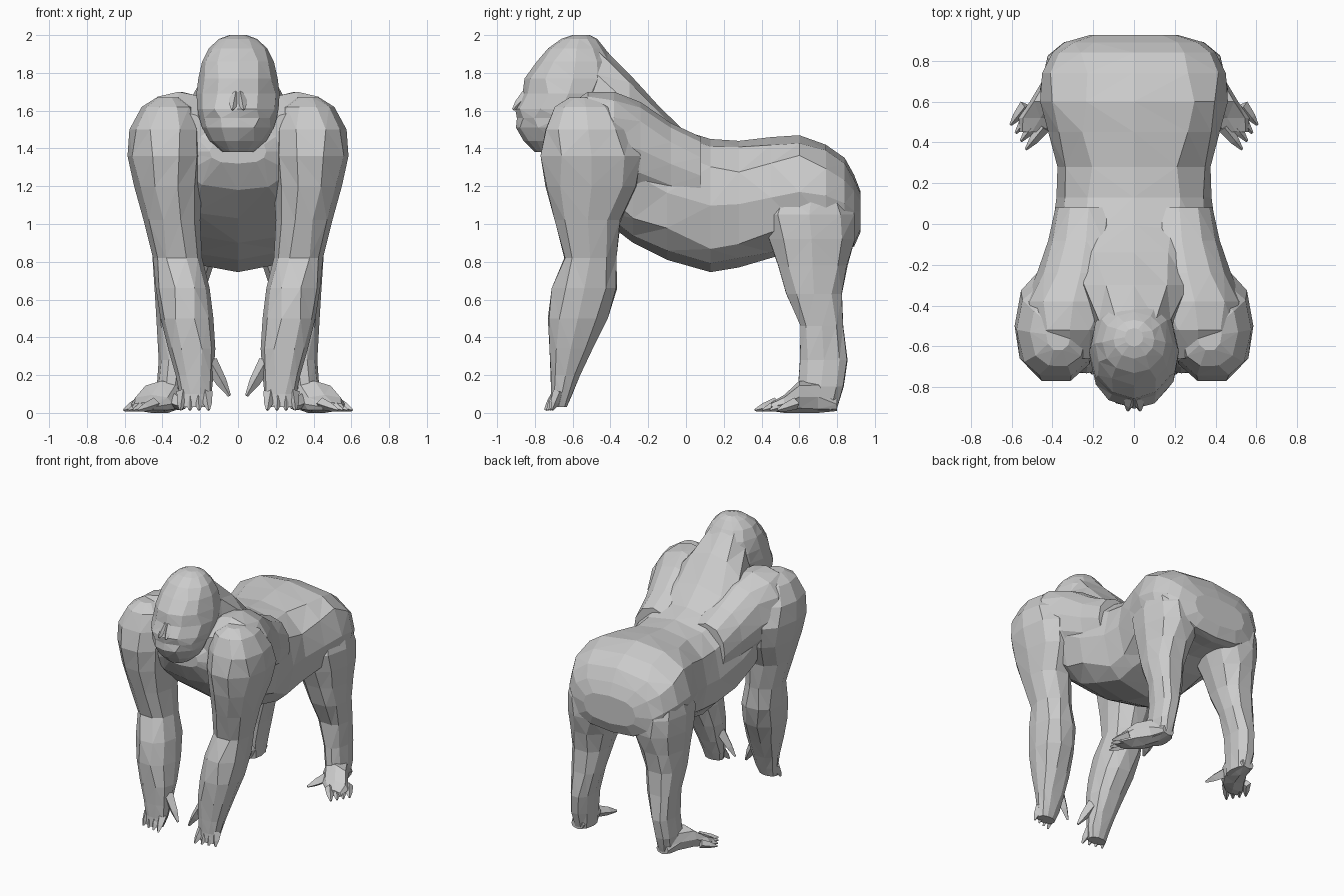
import bpy, bmesh, math, random
from mathutils import Vector

random.seed(4)


def finish(name, bm, mirror):
    bmesh.ops.recalc_face_normals(bm, faces=bm.faces[:])
    me = bpy.data.meshes.new(name)
    bm.to_mesh(me)
    bm.free()
    ob = bpy.data.objects.new(name, me)
    bpy.context.collection.objects.link(ob)
    if mirror:
        m = ob.modifiers.new("mirror", 'MIRROR')
        m.use_axis[0] = True
    return ob


def loft(name, axis, rows, n=10, power=0.85, mirror=False, rough=0.1):
    """Skin rings given as (t, x0, x1, b0, b1); t runs along the axis.
    Ring points slide a little so the facets look hand-modelled."""
    bm = bmesh.new()
    rings = []
    for t, x0, x1, b0, b1 in rows:
        ring = []
        for i in range(n):
            a = 2 * math.pi * i / n
            if i * 4 % n:
                a += random.uniform(-rough, rough)
            c, s = [math.copysign(abs(v) ** power, v) if abs(v) > 1e-6 else 0
                    for v in (math.cos(a), math.sin(a))]
            x = (x0 + x1) / 2 + c * (x1 - x0) / 2
            b = (b0 + b1) / 2 + s * (b1 - b0) / 2
            ring.append(bm.verts.new((x, t, b) if axis == 'y' else (x, b, t)))
        rings.append(ring)
    quads = [bm.faces.new((r[i], r[(i + 1) % n], q[(i + 1) % n], q[i]))
             for r, q in zip(rings, rings[1:]) for i in range(n)]
    bmesh.ops.triangulate(bm, faces=quads)
    bm.faces.new(rings[0])
    bm.faces.new(rings[-1])
    return finish(name, bm, mirror)


def digits(name, items):
    """Tapered four-sided fingers or toes: (start, end, radius)."""
    bm = bmesh.new()
    for p, q, r in items:
        p, q = Vector(p), Vector(q)
        d = (q - p).normalized()
        u = d.orthogonal().normalized()
        v = d.cross(u)
        ends = []
        for c, k in ((p, r), (p.lerp(q, 0.6), r * 0.7), (q, r * 0.2)):
            ends.append([bm.verts.new(c + (u * math.cos(a) + v * math.sin(a)) * k)
                         for a in [math.pi / 4 + j * math.pi / 2 for j in range(4)]])
        for e, f in zip(ends, ends[1:]):
            for i in range(4):
                bm.faces.new((e[i], e[(i + 1) % 4], f[(i + 1) % 4], f[i]))
        bm.faces.new(ends[0])
        bm.faces.new(ends[-1])
    return finish(name, bm, True)


def sym(rows):
    return [(t, -w, w, b0, b1) for t, w, b0, b1 in rows]


# Trunk: y, half width, bottom z, top z
loft("torso", 'y', sym([
    (-0.70, 0.15, 1.32, 1.45), (-0.62, 0.30, 1.18, 1.58), (-0.45, 0.41, 1.03, 1.66),
    (-0.28, 0.43, 0.90, 1.63), (-0.10, 0.41, 0.81, 1.52), (0.13, 0.38, 0.745, 1.45),
    (0.28, 0.375, 0.77, 1.44), (0.45, 0.42, 0.82, 1.46), (0.60, 0.46, 0.87, 1.47),
    (0.74, 0.45, 0.88, 1.42), (0.84, 0.40, 0.87, 1.35), (0.89, 0.34, 0.88, 1.26),
    (0.925, 0.22, 0.96, 1.17)]), n=12, power=0.78)

# Sloping neck and upper back
loft("neck_hump", 'y', sym([
    (-0.70, 0.15, 1.38, 1.75), (-0.58, 0.17, 1.34, 1.96), (-0.47, 0.20, 1.30, 1.965),
    (-0.30, 0.29, 1.22, 1.795), (-0.14, 0.33, 1.12, 1.62), (0.01, 0.32, 1.05, 1.475),
    (0.15, 0.20, 1.05, 1.44)]), n=12, power=0.95)

# Shoulder blades joining the arms to the back
loft("shoulder_blade", 'y', [
    (-0.66, 0.16, 0.46, 1.30, 1.60), (-0.52, 0.10, 0.53, 1.22, 1.70),
    (-0.38, 0.06, 0.535, 1.16, 1.70), (-0.24, 0.05, 0.475, 1.14, 1.645),
    (-0.08, 0.05, 0.42, 1.10, 1.535), (0.08, 0.06, 0.385, 1.05, 1.46)],
    n=12, power=0.9, mirror=True)

# Head: z, half width, front y, back y
loft("head", 'z', sym([
    (1.38, 0.08, -0.80, -0.62), (1.44, 0.15, -0.86, -0.52), (1.51, 0.19, -0.90, -0.48),
    (1.56, 0.205, -0.895, -0.45), (1.61, 0.215, -0.905, -0.42), (1.69, 0.22, -0.865, -0.38),
    (1.77, 0.21, -0.855, -0.34), (1.86, 0.19, -0.79, -0.38), (1.93, 0.155, -0.73, -0.43),
    (1.98, 0.10, -0.66, -0.47), (2.00, 0.045, -0.60, -0.51)]), n=12, power=0.97)

# Two small nose wings
digits("nose", [((0.015, -0.84, 1.68), (0.03, -0.915, 1.605), 0.035)])

# Arms: z, inner x, outer x, front y, back y
loft("arm", 'z', [
    (1.67, 0.31, 0.43, -0.62, -0.46), (1.62, 0.23, 0.51, -0.70, -0.36),
    (1.50, 0.19, 0.575, -0.755, -0.28), (1.36, 0.18, 0.585, -0.78, -0.22),
    (1.20, 0.19, 0.55, -0.75, -0.25), (1.02, 0.20, 0.50, -0.70, -0.34),
    (0.82, 0.19, 0.45, -0.65, -0.365), (0.66, 0.15, 0.435, -0.715, -0.36),
    (0.50, 0.13, 0.41, -0.735, -0.41), (0.34, 0.12, 0.37, -0.73, -0.49),
    (0.20, 0.13, 0.33, -0.72, -0.555), (0.10, 0.14, 0.31, -0.715, -0.60),
    (0.03, 0.16, 0.30, -0.72, -0.63)], n=10, power=0.85, mirror=True)

# Hand: four knuckled fingers and a thumb
digits("fingers", [((0.17 + 0.04 * i, -0.67, 0.11), (0.155 + 0.05 * i, -0.745 + 0.012 * i, 0.015), 0.035)
                   for i in range(4)]
       + [((0.15, -0.63, 0.27), (0.045, -0.66, 0.09), 0.042)])

# Legs: z, inner x, outer x, front y, back y
loft("leg", 'z', [
    (1.28, 0.12, 0.36, 0.55, 0.80), (1.16, 0.08, 0.435, 0.46, 0.87),
    (1.05, 0.06, 0.46, 0.40, 0.905), (0.92, 0.08, 0.46, 0.43, 0.90),
    (0.78, 0.13, 0.45, 0.48, 0.86), (0.63, 0.18, 0.44, 0.52, 0.835),
    (0.46, 0.21, 0.43, 0.60, 0.84), (0.28, 0.26, 0.42, 0.60, 0.86),
    (0.14, 0.28, 0.43, 0.59, 0.84), (0.015, 0.29, 0.42, 0.60, 0.80)],
    n=10, power=0.85, mirror=True)

# Feet turned outward, with fanned toes
loft("foot", 'y', [
    (0.80, 0.31, 0.41, 0.01, 0.08), (0.70, 0.29, 0.45, 0.0, 0.17),
    (0.60, 0.30, 0.51, 0.0, 0.17), (0.52, 0.35, 0.565, 0.0, 0.095),
    (0.45, 0.44, 0.56, 0.01, 0.055)], n=8, power=0.8, mirror=True)
digits("toes", [((0.53 - 0.03 * i, 0.58 - 0.035 * i, 0.05),
                 (0.605 - 0.025 * i, 0.485 - 0.04 * i, 0.015), 0.032) for i in range(4)]
       + [((0.35, 0.60, 0.07), (0.28, 0.44, 0.03), 0.045)])
